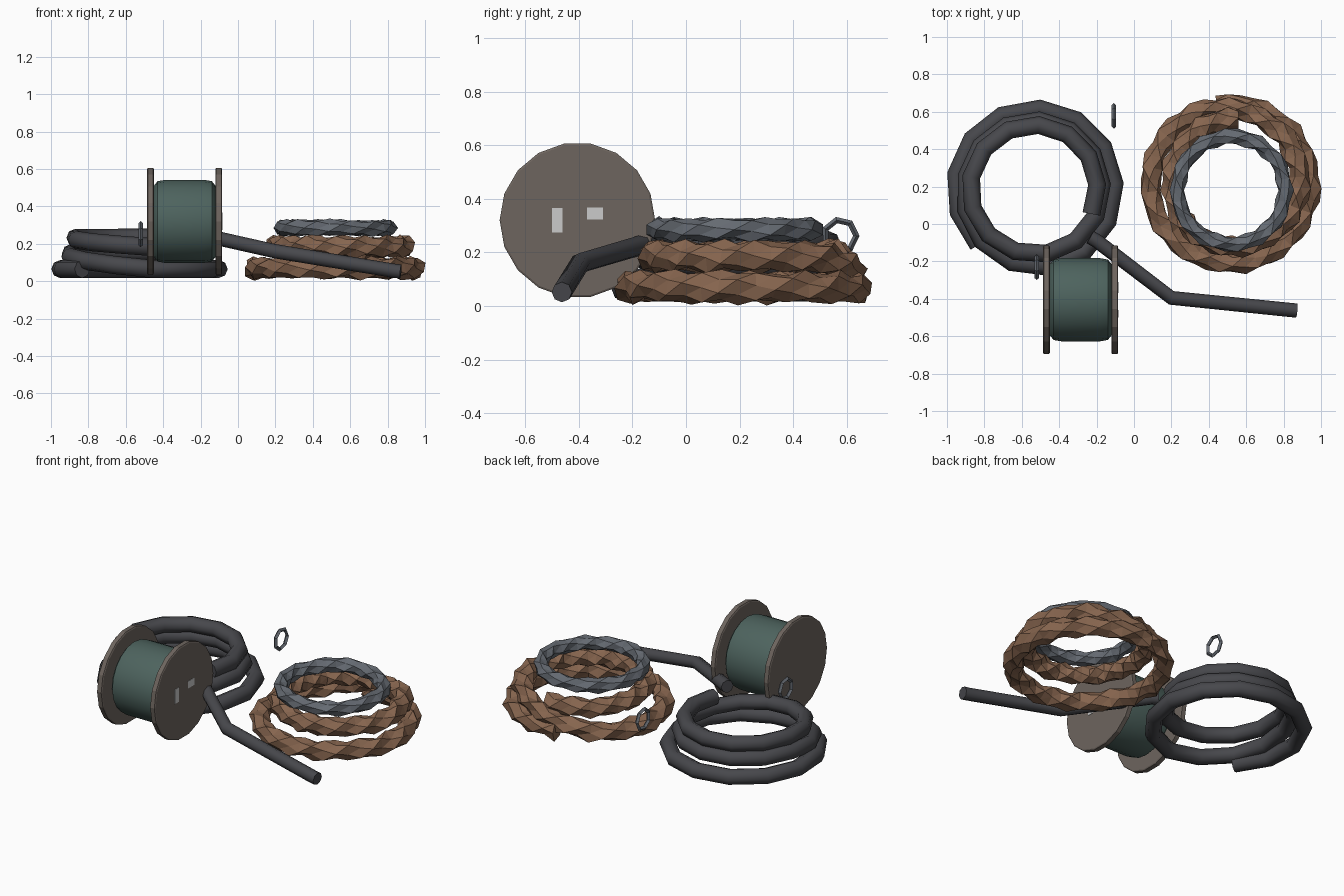
import bpy, bmesh, random
from math import pi, sin, cos, radians
from mathutils import Vector, Matrix

if "Cube" in bpy.data.objects:
    bpy.data.objects.remove(bpy.data.objects["Cube"])

random.seed(4)


def material(name, rgb):
    m = bpy.data.materials.new(name)
    m.diffuse_color = (*rgb, 1)
    m.use_nodes = True
    m.node_tree.nodes["Principled BSDF"].inputs["Base Color"].default_value = m.diffuse_color
    return m


RUBBER = material("rubber", (0.063, 0.064, 0.072))
ROPE = material("rope", (0.24, 0.13, 0.077))
STEEL = material("steel", (0.13, 0.145, 0.168))
WOOD = material("wood", (0.155, 0.13, 0.113))
TEAL = material("teal", (0.075, 0.125, 0.112))
PALE = material("pale_metal", (0.75, 0.76, 0.77))


def finish(bm, name, mat):
    bmesh.ops.recalc_face_normals(bm, faces=bm.faces[:])
    me = bpy.data.meshes.new(name)
    bm.to_mesh(me)
    bm.free()
    me.materials.append(mat)
    ob = bpy.data.objects.new(name, me)
    bpy.context.collection.objects.link(ob)
    return ob


def smooth(ob, angle):
    bpy.ops.object.select_all(action='DESELECT')
    ob.select_set(True)
    bpy.context.view_layer.objects.active = ob
    bpy.ops.object.shade_smooth_by_angle(angle=radians(angle))


def sweep(name, mat, path, radii, twist=0.0, closed=False, up=(0, 0, 1), jitter=0.0):
    """Sweep a polygon (one radius per corner) along a path, turning by twist per step."""
    bm = bmesh.new()
    pts = [Vector(p) for p in path]
    n, k, up = len(pts), len(radii), Vector(up)
    rings = []
    for i, p in enumerate(pts):
        a = pts[(i - 1) % n] if closed or i > 0 else p
        b = pts[(i + 1) % n] if closed or i < n - 1 else p
        t = (b - a).normalized()
        side = t.cross(up).normalized()
        top = side.cross(t)
        ring = []
        for j, r in enumerate(radii):
            ang = 2 * pi * j / k + twist * i
            r += random.uniform(-jitter, jitter)
            ring.append(bm.verts.new(p + side * cos(ang) * r + top * sin(ang) * r))
        rings.append(ring)
    # a closed twisted ring joins to its start shifted by the accumulated turn
    shift = round(twist * n / (2 * pi / k)) if closed else 0
    for i in range(n if closed else n - 1):
        a, b = rings[i], rings[(i + 1) % n]
        s = shift if i == n - 1 else 0
        for j in range(k):
            bm.faces.new((a[j], a[(j + 1) % k], b[(j + 1 + s) % k], b[(j + s) % k]))
    if not closed:
        bm.faces.new(rings[0])
        bm.faces.new(rings[-1])
    if twist:
        bmesh.ops.triangulate(bm, faces=bm.faces[:])
    return finish(bm, name, mat)


def ramp(u, keys):
    for (u0, v0), (u1, v1) in zip(keys, keys[1:]):
        if u <= u1:
            return v0 + (v1 - v0) * (u - u0) / (u1 - u0)
    return keys[-1][1]


def coil(center, start, turns, steps, r_keys, z_keys):
    """Clockwise spiral with keyed radius and height per turn."""
    out = []
    for i in range(int(turns * steps) + 1):
        u = i / steps
        a = radians(start) - 2 * pi * u
        r = ramp(u, r_keys)
        out.append((center[0] + r * cos(a), center[1] + r * sin(a), ramp(u, z_keys)))
    return out


def lathe_x(name, mat, profile, sides, loc):
    """Solid of revolution about the x axis from (x, radius) points."""
    bm = bmesh.new()
    rings = [[bm.verts.new((x, r * cos(2 * pi * j / sides), r * sin(2 * pi * j / sides)))
              for j in range(sides)] for x, r in profile]
    for a, b in zip(rings, rings[1:]):
        for j in range(sides):
            bm.faces.new((a[j], a[(j + 1) % sides], b[(j + 1) % sides], b[j]))
    bm.faces.new(rings[0])
    bm.faces.new(rings[-1])
    bmesh.ops.translate(bm, verts=bm.verts[:], vec=loc)
    return finish(bm, name, mat)


# hose coil and its loose end
hose = sweep("hose_coil", RUBBER,
             coil((-0.53, 0.19), 225, 2.75, 13,
                  [(0, 0.428), (0.85, 0.428), (1.15, 0.37), (2, 0.35), (2.75, 0.33)],
                  [(0, 0.065), (0.85, 0.065), (1.15, 0.15), (1.7, 0.16),
                   (2.15, 0.232), (3, 0.235)]),
             [0.048] * 8)
tail = sweep("hose_tail", RUBBER,
             [(-0.235, -0.07, 0.252), (-0.2, -0.09, 0.25), (0.2, -0.395, 0.16),
              (0.84, -0.46, 0.055), (0.87, -0.463, 0.052)],
             [0.038] * 8)
smooth(hose, 50)
smooth(tail, 50)

# reel: drum, flanges, hub plates
CY, CZ = -0.405, 0.32
drum = lathe_x("reel_drum", TEAL,
               [(-0.45, 0.19), (-0.43, 0.215), (-0.39, 0.222),
                (-0.18, 0.222), (-0.14, 0.215), (-0.12, 0.19)], 20, (0, CY, CZ))
smooth(drum, 40)
for label, x in (("left", -0.468), ("right", -0.103)):
    lathe_x("reel_flange_" + label, WOOD,
            [(x - 0.018, 0.283), (x - 0.014, 0.29), (x + 0.014, 0.29), (x + 0.018, 0.283)],
            18, (0, CY, CZ))
for i, (y, z, w, h) in enumerate(((-0.48, 0.32, 0.04, 0.09), (-0.34, 0.345, 0.06, 0.045))):
    bm = bmesh.new()
    bmesh.ops.create_cube(bm, size=1, matrix=Matrix.Translation((-0.086, y, z))
                          @ Matrix.Diagonal((0.006, w, h, 1)))
    finish(bm, f"hub_plate_{i}", PALE)

# twisted rope coil
sweep("rope_coil", ROPE,
      coil((0.515, 0.215), 100, 2.05, 42,
           [(0, 0.425), (0.95, 0.425), (1.1, 0.385), (1.28, 0.37),
            (1.53, 0.335), (1.78, 0.31), (2.05, 0.35)],
           [(0, 0.07), (0.9, 0.07), (1.15, 0.185), (2.1, 0.185)]),
      [0.062, 0.046] * 3, twist=0.75, jitter=0.007)

# twisted wire ring on top of the rope
N = 30
sweep("wire_ring", STEEL,
      [(0.52 + 0.287 * cos(2 * pi * i / N), 0.18 + 0.287 * sin(2 * pi * i / N), 0.285)
       for i in range(N)],
      [0.046, 0.036] * 3, twist=2 * pi * 4 / N, closed=True, jitter=0.005)

# small tie rings
for i, c in enumerate(((-0.107, 0.575, 0.262), (-0.52, -0.235, 0.252))):
    sweep(f"tie_ring_{i}", STEEL,
          [(c[0], c[1] + 0.06 * cos(2 * pi * j / 7), c[2] + 0.06 * sin(2 * pi * j / 7))
           for j in range(7)],
          [0.012] * 4, closed=True, up=(1, 0, 0))
